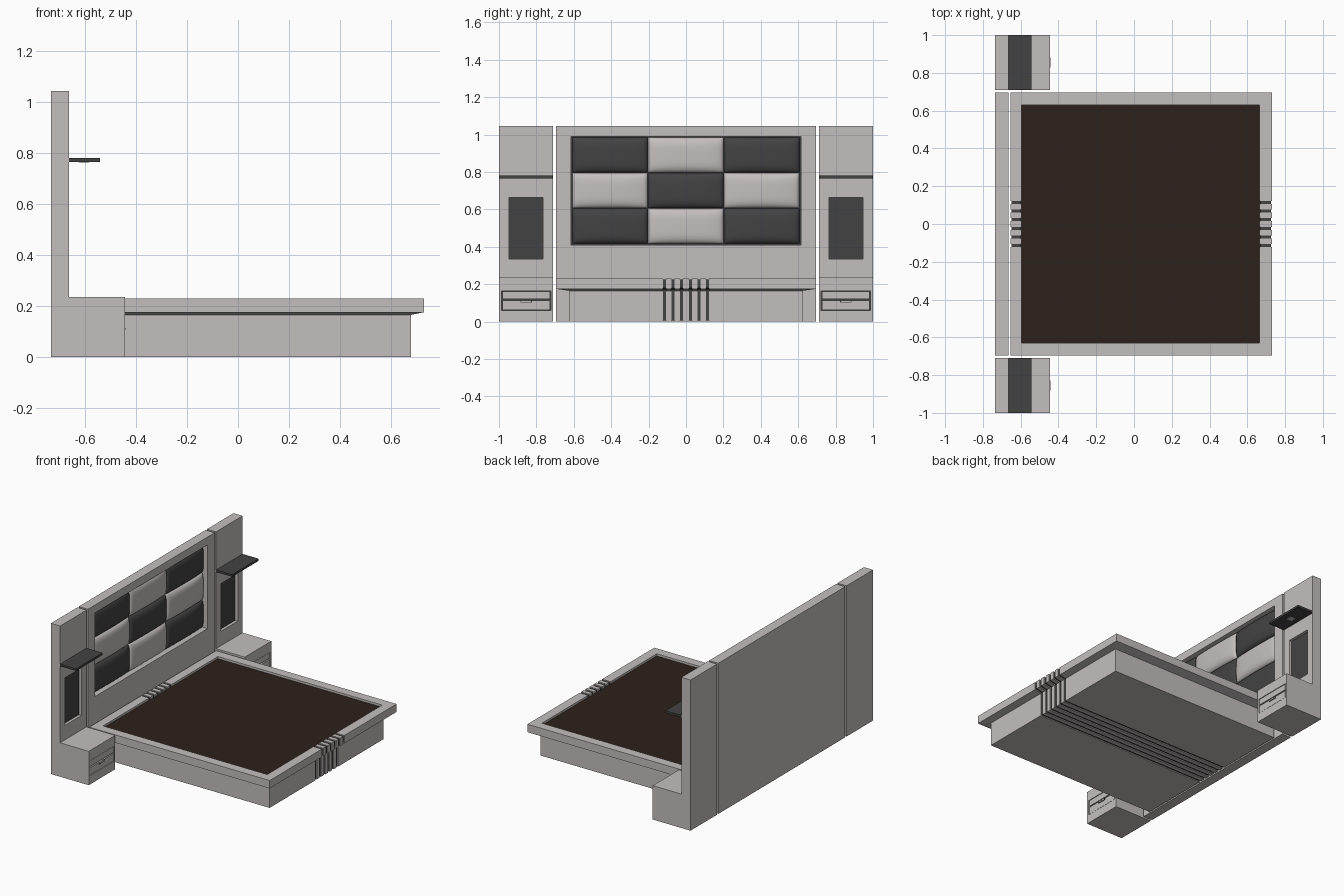
import bpy, bmesh

if "Cube" in bpy.data.objects:
    bpy.data.objects.remove(bpy.data.objects["Cube"])

def material(name, rgb):
    m = bpy.data.materials.new(name)
    m.diffuse_color = (*rgb, 1)
    m.use_nodes = True
    m.node_tree.nodes["Principled BSDF"].inputs["Base Color"].default_value = m.diffuse_color
    return m

LIGHT = material("light_panel", (0.56, 0.52, 0.52))
DARK = material("dark_panel", (0.055, 0.055, 0.055))
BROWN = material("brown_fabric", (0.026, 0.015, 0.011))

def finish(name, bm, *mats):
    bmesh.ops.remove_doubles(bm, verts=bm.verts, dist=1e-5)
    bmesh.ops.recalc_face_normals(bm, faces=bm.faces)
    me = bpy.data.meshes.new(name)
    bm.to_mesh(me)
    bm.free()
    ob = bpy.data.objects.new(name, me)
    bpy.context.collection.objects.link(ob)
    for m in mats:
        me.materials.append(m)
    return ob

def face(bm, pts, mat=0):
    f = bm.faces.new([bm.verts.new(p) for p in pts])
    f.material_index = mat

def prism(name, prof, y0, y1, mats=(LIGHT,), windows={}):
    """Extrude an xz profile along y; windows sink a rectangle into a +x side."""
    bm = bmesh.new()
    y0, y1 = sorted((y0, y1))
    for y in (y0, y1):
        face(bm, [(x, y, z) for x, z in prof])
    for i, (xa, za) in enumerate(prof):
        xb, zb = prof[(i + 1) % len(prof)]
        outer = [(xa, y0, za), (xb, y0, zb), (xb, y1, zb), (xa, y1, za)]
        if i not in windows:
            face(bm, outer)
            continue
        a0, a1, b0, b1, depth = windows[i]
        a0, a1 = sorted((a0, a1))
        inner = [(xa, a0, b0), (xa, a0, b1), (xa, a1, b1), (xa, a1, b0)]
        deep = [(x - depth, y, z) for x, y, z in inner]
        for r, q in ((outer, inner), (inner, deep)):
            for k in range(4):
                n = (k + 1) % 4
                face(bm, [r[k], r[n], q[n], q[k]])
        face(bm, deep, 1)
    return finish(name, bm, *mats)

def box(name, x0, x1, y0, y1, z0, z1, mat=LIGHT):
    return prism(name, [(x0, z0), (x1, z0), (x1, z1), (x0, z1)], y0, y1, (mat,))

BACK, FRONT, TOP = -0.735, -0.665, 1.045

# Headboard with sunken cushion field
prism("headboard", [(BACK, 0), (FRONT, 0), (FRONT, TOP), (BACK, TOP)], -0.695, 0.695,
      (LIGHT, DARK), {1: (-0.615, 0.615, 0.41, 0.99, 0.04)})

# Padded cushions in a checker pattern
def cushion(name, y0, y1, z0, z1, mat):
    bm = bmesh.new()
    n = 16
    grid = []
    for i in range(n + 1):
        u = 2 * i / n - 1
        u = 1.5 * u - 0.5 * u ** 3
        row = []
        for j in range(n + 1):
            v = 2 * j / n - 1
            v = 1.5 * v - 0.5 * v ** 3
            h = (max(0, 1 - u * u) ** 0.5 * max(0, 1 - v ** 4)) ** 0.5
            row.append(bm.verts.new((-0.7 + 0.032 * h, (y0 + y1) / 2 + u * (y1 - y0) / 2,
                                     (z0 + z1) / 2 + v * (z1 - z0) / 2)))
        grid.append(row)
    for i in range(n):
        for j in range(n):
            bm.faces.new([grid[i][j], grid[i + 1][j], grid[i + 1][j + 1], grid[i][j + 1]])
    # flat skirt down to the recess floor
    rim = [e for e in bm.edges if e.is_boundary]
    ext = bmesh.ops.extrude_edge_only(bm, edges=rim)["geom"]
    for v in ext:
        if isinstance(v, bmesh.types.BMVert):
            v.co.x = FRONT - 0.04
    bmesh.ops.holes_fill(bm, edges=[e for e in bm.edges if e.is_boundary], sides=0)
    ob = finish(name, bm, mat)
    bpy.context.view_layer.objects.active = ob
    ob.select_set(True)
    bpy.ops.object.shade_smooth_by_angle(angle=0.9)
    ob.select_set(False)

for r in range(3):
    for c in range(3):
        y, z = -0.608 + c * 0.4053, 0.417 + r * 0.19
        cushion(f"cushion_{r}_{c}", y, y + 0.403, z, z + 0.188, LIGHT if (r + c) % 2 else DARK)

# Bed half sections: a raised, flared rim around a sunken bed floor
X0, X1 = -0.655, 0.68
RINGS = [(X0, X1, 0.625, 0), (X0, X1, 0.625, 0.165), (X0, 0.73, 0.695, 0.175),
         (X0, 0.73, 0.695, 0.23), (-0.595, 0.665, 0.63, 0.23), (-0.595, 0.665, 0.63, 0.205)]
CUT = 0.123

def bed_half(name, s):
    bm = bmesh.new()
    rings = [[(a, s * CUT, z), (a, s * y, z), (b, s * y, z), (b, s * CUT, z)]
             for a, b, y, z in RINGS]
    for r, q in zip(rings, rings[1:]):
        for k in range(3):
            face(bm, [r[k], r[k + 1], q[k + 1], q[k]])
    face(bm, rings[0])
    face(bm, rings[-1])
    face(bm, [r[0] for r in rings] + [r[3] for r in reversed(rings)])
    finish(name, bm, LIGHT)

# Middle bed slices with dark grooves between them
def bed_profile(d):
    return [(X0 + d, d), (X1 - d, d), (X1 - d, 0.165 + d), (0.73 - d, 0.175 + d),
            (0.73 - d, 0.23 - d), (0.665 + d, 0.23 - d), (0.665 + d, 0.205 - d),
            (-0.595 - d, 0.205 - d), (-0.595 - d, 0.23 - d), (X0 + d, 0.23 - d)]

for i in range(5):
    y = (i - 2) * 0.046
    prism(f"bed_slice_{i}", bed_profile(0), y - 0.015, y + 0.015)
prism("bed_groove_core", bed_profile(0.006), -CUT, CUT, (DARK,))
box("mattress_base", -0.595, 0.665, -0.63, 0.63, 0.2, 0.215, BROWN)

# Both sides: bed half, bedside unit, shelf, lamp, drawers
for s, tag in ((1, "left"), (-1, "right")):
    bed_half(f"bed_frame_{tag}", s)
    prism(f"bedside_unit_{tag}",
          [(BACK, 0), (-0.445, 0), (-0.445, 0.235), (FRONT, 0.235), (FRONT, TOP), (BACK, TOP)],
          s * 0.71, s * 1.0, (LIGHT, DARK),
          {1: (s * 0.722, s * 0.987, 0.06, 0.165, 0.02),
           3: (s * 0.765, s * 0.947, 0.335, 0.665, 0.02)})
    box(f"shelf_{tag}", FRONT, -0.542, s * 0.71, s * 1.0, 0.766, 0.781, DARK)
    box(f"shelf_lamp_{tag}", -0.625, -0.585, s * 0.835, s * 0.875, 0.764, 0.767)
    for k, (z0, z1) in enumerate(((0.063, 0.114), (0.122, 0.162))):
        box(f"drawer_{k}_{tag}", -0.466, -0.447, s * 0.728, s * 0.981, z0, z1)
    box(f"drawer_pull_{tag}", -0.45, -0.444, s * 0.824, s * 0.885, 0.101, 0.114, DARK)
    box(f"drawer_pull_face_{tag}", -0.448, -0.443, s * 0.828, s * 0.881, 0.105, 0.114)
